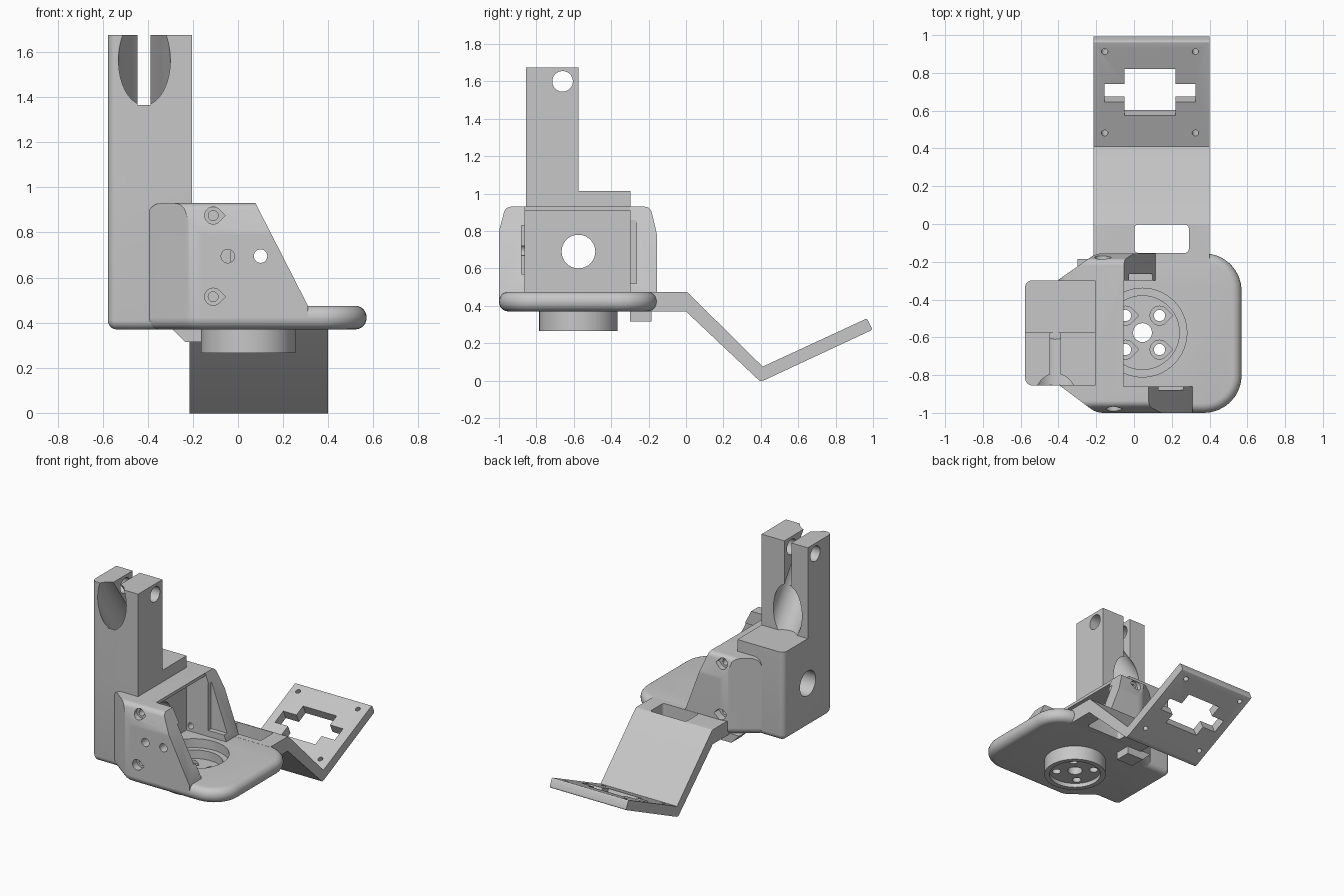
import bpy, bmesh, math
from mathutils import Vector, Matrix

cube = bpy.data.objects.get("Cube")
if cube:
    bpy.data.objects.remove(cube)

grey = bpy.data.materials.new("light_grey_plastic")
grey.use_nodes = True
COLOUR = (0.57, 0.57, 0.57, 1)
grey.diffuse_color = COLOUR
grey.node_tree.nodes["Principled BSDF"].inputs["Base Color"].default_value = COLOUR


# ---------- helpers ----------
def rounded(points, radii, steps=8):
    """Fillet the corners of a polygon; radii is one number or one per corner."""
    if not isinstance(radii, (list, tuple)):
        radii = [radii] * len(points)
    pts = [Vector(p) for p in points]
    out = []
    for i, p in enumerate(pts):
        r = radii[i]
        if r == 0:
            out.append(p)
            continue
        a = (pts[i - 1] - p).normalized()
        b = (pts[(i + 1) % len(pts)] - p).normalized()
        half = a.angle(b) / 2
        t = r / math.tan(half)
        c = p + (a + b).normalized() * (r / math.sin(half))
        s, e = p + a * t - c, p + b * t - c
        start = math.atan2(s.y, s.x)
        sweep = math.remainder(math.atan2(e.y, e.x) - start, math.tau)
        for k in range(steps + 1):
            ang = start + sweep * k / steps
            out.append(c + Vector((math.cos(ang), math.sin(ang))) * r)
    return out


def rect(x0, x1, y0, y1):
    return [(x0, y0), (x1, y0), (x1, y1), (x0, y1)]


def circle(x, y, r, n=40):
    return [(x + r * math.cos(math.tau * k / n), y + r * math.sin(math.tau * k / n))
            for k in range(n)]


def teardrop(x, y, r, n=18):
    arc = [math.radians(45 + 270 * k / n) for k in range(n + 1)]
    return [(x + r * 1.41, y)] + [(x + r * math.cos(a), y + r * math.sin(a)) for a in arc]


def prism(name, points, lo, hi, axis="z", rim_lo=0, rim_hi=0):
    """Extrude a polygon along an axis, optionally rounding the two rims."""
    place = {"z": lambda a, b, h: (a, b, h),
             "y": lambda a, b, h: (a, h, b),
             "x": lambda a, b, h: (h, a, b)}[axis]
    bm = bmesh.new()
    rings = [[bm.verts.new(place(p[0], p[1], h)) for p in points] for h in (lo, hi)]
    caps = [bm.faces.new(r) for r in rings]
    n = len(points)
    for i in range(n):
        j = (i + 1) % n
        bm.faces.new((rings[0][i], rings[0][j], rings[1][j], rings[1][i]))
    bmesh.ops.recalc_face_normals(bm, faces=bm.faces)
    rims = [(list(cap.edges), width) for cap, width in zip(caps, (rim_lo, rim_hi)) if width]
    for edges, width in rims:
        bmesh.ops.bevel(bm, geom=edges, offset=width, segments=6,
                        profile=0.5, affect="EDGES")
    mesh = bpy.data.meshes.new(name)
    bm.to_mesh(mesh)
    bm.free()
    mesh.materials.append(grey)
    obj = bpy.data.objects.new(name, mesh)
    bpy.context.collection.objects.link(obj)
    return obj


def cut(obj, points, lo, hi, axis="z", matrix=None, operation="DIFFERENCE"):
    """Cut obj with (or limit it to) an extruded polygon."""
    tool = prism("cutter", points, lo, hi, axis)
    tool.hide_render = True
    if matrix:
        tool.data.transform(matrix)
    mod = obj.modifiers.new("cut", "BOOLEAN")
    mod.operation, mod.solver, mod.object = operation, "EXACT", tool
    bpy.context.view_layer.objects.active = obj
    bpy.ops.object.modifier_apply(modifier=mod.name)
    bpy.data.objects.remove(tool)


MID = -0.575          # y of the hub and wire hole
HUB = 0.045           # x of the hub

# ---------- base plate ----------
plan = [(-0.4, -0.85), (-0.2, -1), (0.57, -1), (0.57, -0.155), (-0.2, -0.155), (-0.4, -0.295)]
base = prism("base_plate", rounded(plan, [0, 0.12, 0.2, 0.2, 0.12, 0]),
             0.37, 0.475, rim_lo=0.05, rim_hi=0.05)
cut(base, circle(HUB, MID, 0.235, 64), 0.41, 0.6)
cut(base, circle(HUB, MID, 0.2, 64), 0.3, 0.6)

# ---------- hub cup under the plate ----------
hub = prism("hub_cup", circle(HUB, MID, 0.21, 64), 0.265, 0.412)
cut(hub, circle(HUB, MID, 0.195, 64), 0.35, 0.6)
cut(hub, circle(HUB, MID, 0.175, 64), 0.2, 0.295)
cut(hub, circle(HUB, MID, 0.05), 0.2, 0.6)
for sx in (-1, 1):
    for sy in (-1, 1):
        x, y = HUB + sx * 0.09, MID + sy * 0.09
        cut(hub, teardrop(x, y, 0.05), 0.33, 0.6)
        cut(hub, circle(x, y, 0.03, 20), 0.2, 0.6)

# ---------- motor housing with two side cheeks ----------
shell = [(-0.4, -0.85), (-0.2, -1), (0.45, -1), (0.45, -0.155), (-0.2, -0.155), (-0.4, -0.295)]
housing = prism("motor_housing", rounded(shell, [0, 0.12, 0, 0, 0.12, 0]), 0.42, 1.1)
section = [(-1, 0.3), (-1, 0.8), (-0.965, 0.93), (-0.19, 0.93), (-0.155, 0.78), (-0.155, 0.3)]
cut(housing, rounded(section, [0, 0.1, 0.04, 0.04, 0.1, 0]), -1, 1, "x", operation="INTERSECT")
side = [(-0.4, 0.3), (0.5, 0.3), (0.5, 0.93), (-0.4, 0.93)]
cut(housing, rounded(side, [0, 0, 0, 0.06]), -2, 1, "y", operation="INTERSECT")
# sloping cheek fronts, the far one shorter
cut(housing, [(0.075, 0.935), (0.31, 0.475), (0.31, 0.4), (0.6, 0.4), (0.6, 0.935)], -1.1, MID, "y")
cut(housing, [(-0.055, 0.935), (0.115, 0.475), (0.115, 0.4), (0.6, 0.4), (0.6, 0.935)], MID, 0, "y")
# motor cavity, open above in front of the roof
cut(housing, rect(-0.205, 0.7, -0.86, -0.3), 0.4, 0.908)
cut(housing, rect(-0.055, 0.7, -0.86, -0.3), 0.8, 1.1)
# clearance pockets in the cheeks
cut(housing, rect(-0.03, 0.6, -0.88, -0.8), 0.57, 0.83)
cut(housing, rect(-0.03, 0.6, -0.35, -0.265), 0.52, 0.86)
# screw holes with teardrop counterbores
for z in (0.515, 0.875):
    for x, outer in ((-0.11, (-1.1, -0.95)), (-0.17, (-0.21, 0))):
        cut(housing, teardrop(x, z, 0.038), *outer, "y")
        inner = (-1.1, -0.8) if outer[0] < -1 else (-0.4, 0)
        cut(housing, circle(x, z, 0.022, 20), *inner, "y")
for x in (-0.045, 0.1):
    cut(housing, circle(x, 0.695, 0.03, 24), -1.1, -0.8, "y")
cut(housing, circle(MID, 0.69, 0.09), -1, 0, "x")

# ---------- post ----------
foot = prism("post_foot", rounded(rect(-0.577, -0.205, -0.855, -0.298), [0.04, 0, 0, 0.04]),
             0.37, 1.015, rim_lo=0.04)
cut(foot, circle(MID, 0.69, 0.09), -1, 0, "x")

post = prism("clamp_post", rounded(rect(-0.577, -0.205, -0.855, MID), [0.04, 0, 0, 0]), 1.0, 1.675)
tilt = Matrix.Translation((-0.415, -0.855, 1.565)) @ Matrix.Rotation(math.radians(35), 4, "X")
cut(post, circle(0, 0, 0.115, 64), -1.5, 1, matrix=tilt)
cut(post, rect(-0.445, -0.388, -1, -0.4), 1.365, 1.8)
cut(post, circle(-0.66, 1.6, 0.055), -1, 0, "x")

# ---------- bent arm with the camera plate ----------
bend = [(-0.2, 0.37), (0, 0.37), (0.395, -0.003), (0.42, 0.003), (0.997, 0.272),
        (0.968, 0.333), (0.41, 0.075), (0.005, 0.475), (-0.2, 0.475)]
arm = prism("bent_arm", rounded(bend, [0, 0, 0.01, 0.01, 0.01, 0.01, 0, 0.02, 0], 4),
            -0.215, 0.4, "x")
cut(arm, rounded(rect(0.003, 0.29, -0.153, -0.003), 0.02), 0.2, 0.7)
lean = Matrix.Translation((0.085, 0.697, 0.207)) @ Matrix.Rotation(math.radians(25), 4, "X")
cut(arm, rect(-0.24, 0.24, -0.056, 0.05), -0.15, 0.1, matrix=lean)
cut(arm, rect(-0.135, 0.135, -0.135, 0.135), -0.15, 0.1, matrix=lean)
for x in (-0.24, 0.24):
    for y in (-0.237, 0.237):
        cut(arm, circle(x, y, 0.017, 20), -0.15, 0.1, matrix=lean)

# ---------- small screw boss under the plate ----------
prism("screw_boss", [(-0.3, 0.38), (-0.235, 0.315), (-0.1, 0.315), (-0.1, 0.38)],
      -0.3, -0.185, "y")

# ---------- shading ----------
for obj in bpy.context.collection.objects:
    if obj.type == "MESH":
        bpy.ops.object.select_all(action="DESELECT")
        obj.select_set(True)
        bpy.context.view_layer.objects.active = obj
        bpy.ops.object.shade_smooth_by_angle(angle=math.radians(30))
